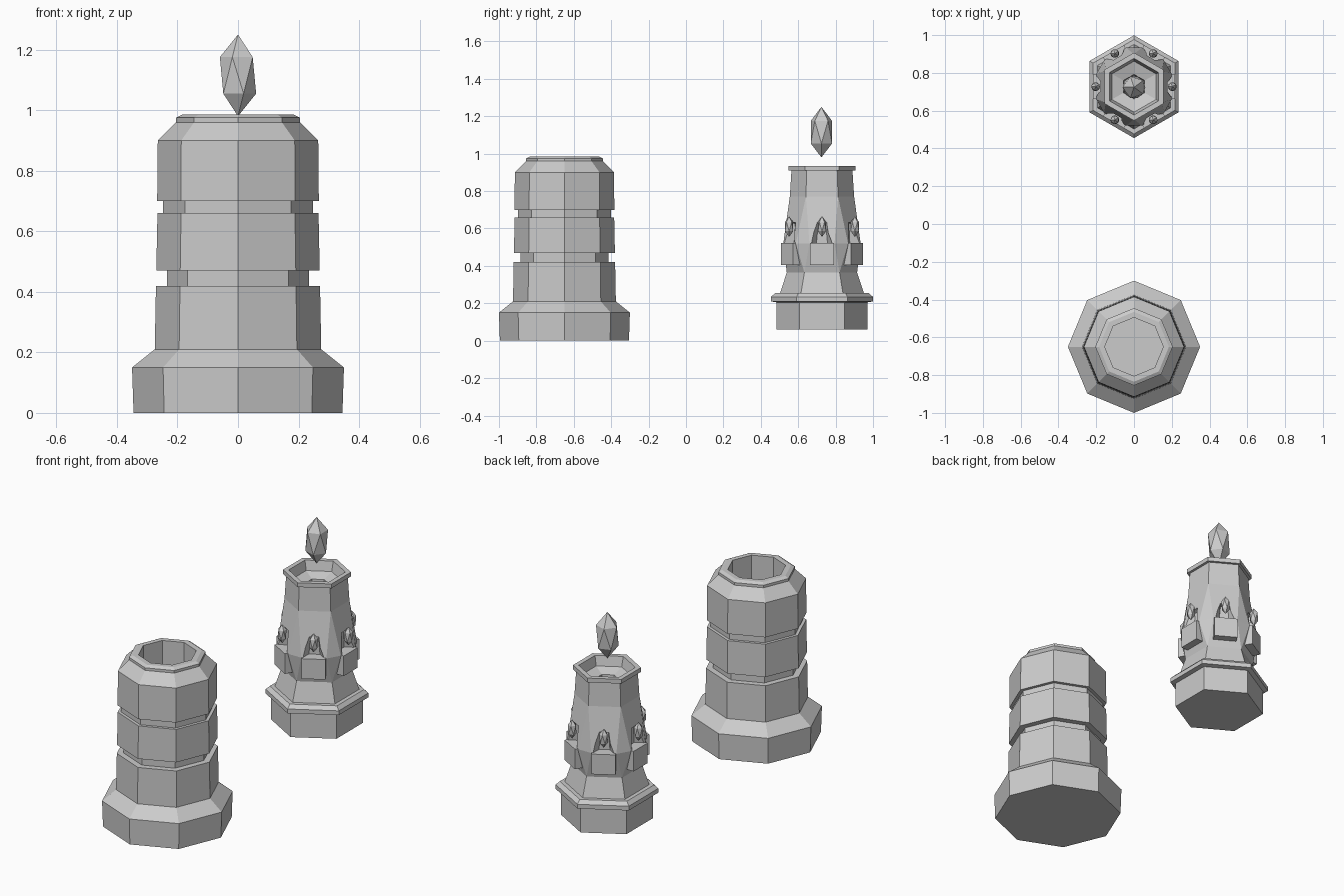
import bpy, bmesh
from math import sin, cos, pi, radians
from mathutils import Vector, Matrix

if "Cube" in bpy.data.objects:
    bpy.data.objects.remove(bpy.data.objects["Cube"])

BIG_Y, SMALL_Y = -0.65, 0.727


def finish(name, bm, loc=(0, 0, 0)):
    bmesh.ops.recalc_face_normals(bm, faces=bm.faces)
    me = bpy.data.meshes.new(name)
    bm.to_mesh(me)
    bm.free()
    ob = bpy.data.objects.new(name, me)
    ob.location = loc
    bpy.context.collection.objects.link(ob)
    return ob


def ring(bm, r, z, n, phase):
    return [bm.verts.new((r * cos(phase + 2 * pi * i / n), r * sin(phase + 2 * pi * i / n), z))
            for i in range(n)]


def bridge(bm, a, b):
    n = len(a)
    for i in range(n):
        j = (i + 1) % n
        bm.faces.new((a[i], a[j], b[j], b[i]))


def stack(bm, profile, n, phase):
    """Rings of n sides joined along a (radius, z) profile; returns end rings."""
    rings = [ring(bm, r, z, n, phase) for r, z in profile]
    for a, b in zip(rings, rings[1:]):
        bridge(bm, a, b)
    return rings[0], rings[-1]


def block(bm, corners, k):
    """Six-sided block on tower side k: back four corners, then front four."""
    m = Matrix.Rotation(k * pi / 3, 3, 'Z')
    v = [bm.verts.new(m @ Vector(c)) for c in corners]
    bm.faces.new(v[:4])
    bm.faces.new(v[4:])
    bridge(bm, v[:4], v[4:])


def flame(name, loc, width, half_height):
    bm = bmesh.new()
    bmesh.ops.create_icosphere(bm, subdivisions=1, radius=1)
    bmesh.ops.rotate(bm, verts=bm.verts, matrix=Matrix.Rotation(pi, 3, 'Z'))
    bmesh.ops.scale(bm, verts=bm.verts, vec=(width, width, half_height))
    return finish(name, bm, loc)


# Large octagonal holder with grooves and a deep well
bm = bmesh.new()
first, last = stack(bm, [
    (.345, 0), (.35, .15), (.275, .21), (.271, .42), (.235, .42), (.235, .47),
    (.27, .47), (.266, .66), (.248, .66), (.248, .70), (.267, .70), (.265, .90),
    (.205, .96), (.205, .975), (.185, .985), (.155, .985), (.155, .25)], 8, 0)
bm.faces.new(first)
bm.faces.new(last)
finish("octagonal_holder", bm, (0, BIG_Y, 0))

# Hexagonal tower: plinth and waist
bm = bmesh.new()
ph = radians(-30)
first, low = stack(bm, [(.243, .06), (.243, .205), (.272, .21), (.272, .235),
                        (.25, .255), (.224, .255), (.188, .365)], 6, ph)
bm.faces.new(first)
# Neck, lip and candle bowl
high, last = stack(bm, [(.172, .77), (.163, .91), (.18, .91), (.18, .935), (.15, .935),
                        (.135, .88), (.065, .86), (.06, .80)], 6, ph)
bm.faces.new(last)
# Bulging sides with faceted corners between waist and neck
mid = []
for k in range(6):
    m = Matrix.Rotation(k * pi / 3, 3, 'Z')
    mid.append([bm.verts.new(m @ Vector((.20, s * .067, .52))) for s in (-1, 1)])
for k in range(6):
    j = (k + 1) % 6
    l, r = mid[k]
    prev = mid[k - 1][1]
    bm.faces.new((low[k], low[j], r, l))
    bm.faces.new((l, r, high[j], high[k]))
    bm.faces.new((low[k], l, prev))
    bm.faces.new((prev, l, high[k]))
tower = finish("hexagonal_tower", bm, (0, SMALL_Y, 0))

# Tapered niches cut into each side
bm = bmesh.new()
for k in range(6):
    block(bm, [(.155, -.03, .515), (.155, .03, .515), (.155, .02, .625), (.155, -.02, .625),
               (.23, -.075, .515), (.23, .075, .515), (.23, .038, .65), (.23, -.038, .65)], k)
cutter = finish("niche_cutter", bm, (0, SMALL_Y, 0))
cutter.hide_render = True
mod = tower.modifiers.new("niches", 'BOOLEAN')
mod.operation = 'DIFFERENCE'
mod.solver = 'EXACT'
mod.object = cutter
bpy.context.view_layer.objects.active = tower
bpy.ops.object.modifier_apply(modifier=mod.name)
bpy.data.objects.remove(cutter)

# Ledge under each niche
bm = bmesh.new()
for k in range(6):
    block(bm, [(x, y, z) for x in (.14, .217)
               for y, z in ((-.064, .405), (.064, .405), (.064, .522), (-.064, .522))], k)
finish("niche_ledges", bm, (0, SMALL_Y, 0))

# Flames: one above the tower, one on each ledge
flame("main_flame", (0, SMALL_Y - .003, 1.115), .067, .135)
for k in range(6):
    a = k * pi / 3
    flame("niche_flame", (.203 * cos(a), SMALL_Y + .203 * sin(a), .61), .026, .055)
